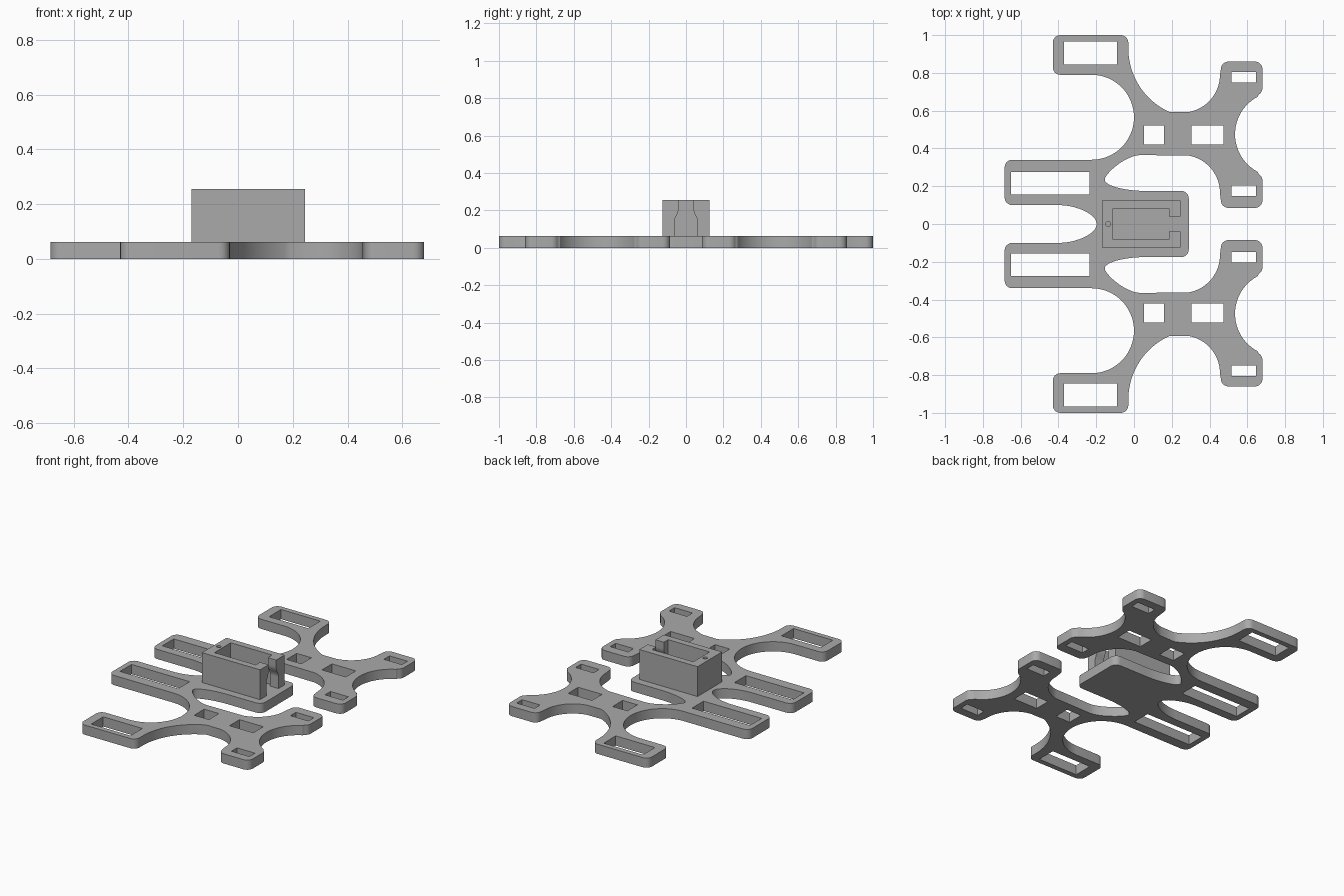
import bpy, bmesh
from math import sin, cos, radians
from mathutils import Vector
from mathutils.geometry import interpolate_bezier

cube = bpy.data.objects.get("Cube")
if cube:
    bpy.data.objects.remove(cube, do_unlink=True)

PLATE_H, TOP = 0.0625, 0.255
grey = bpy.data.materials.new("plain grey")
grey.use_nodes = True
GREY = (0.4, 0.4, 0.4, 1)
grey.diffuse_color = GREY
grey.node_tree.nodes["Principled BSDF"].inputs["Base Color"].default_value = GREY


def arc(cx, cy, r, a0, a1, n=20):
    steps = [radians(a0 + (a1 - a0) * i / n) for i in range(n + 1)]
    return [(cx + r * cos(a), cy + r * sin(a)) for a in steps]


def corner(cx, cy, a0, a1):
    return arc(cx, cy, 0.04, a0, a1, 6)


def bez(*pts):
    return [(p.x, p.y) for p in interpolate_bezier(*[Vector((x, y, 0)) for x, y in pts], 14)]


def rect(x0, x1, y0, y1):
    return [(x0, y0), (x1, y0), (x1, y1), (x0, y1)]


def flip(pts):
    return [(x, -y) for x, y in reversed(pts)]


def finish(obj):
    obj.data.materials.clear()
    obj.data.materials.append(grey)
    bpy.ops.object.select_all(action='DESELECT')
    obj.select_set(True)
    bpy.context.view_layer.objects.active = obj
    bpy.ops.object.shade_smooth_by_angle(angle=radians(30))


def plate(name, loops, z0, z1):
    """Extrude closed outlines (inner ones become holes) between two heights."""
    crv = bpy.data.curves.new(name, 'CURVE')
    crv.dimensions, crv.fill_mode = '2D', 'BOTH'
    crv.extrude = (z1 - z0) / 2
    for pts in loops:
        s = crv.splines.new('POLY')
        s.points.add(len(pts) - 1)
        for p, (x, y) in zip(s.points, pts):
            p.co = (x, y, 0, 1)
        s.use_cyclic_u = True
    tmp = bpy.data.objects.new(name, crv)
    bpy.context.collection.objects.link(tmp)
    dg = bpy.context.evaluated_depsgraph_get()
    mesh = bpy.data.meshes.new_from_object(tmp.evaluated_get(dg))
    bpy.data.objects.remove(tmp, do_unlink=True)
    bm = bmesh.new()
    bm.from_mesh(mesh)
    bmesh.ops.remove_doubles(bm, verts=bm.verts, dist=0.00005)
    bmesh.ops.translate(bm, verts=bm.verts, vec=(0, 0, (z0 + z1) / 2))
    bmesh.ops.recalc_face_normals(bm, faces=bm.faces)
    bm.to_mesh(mesh)
    bm.free()
    obj = bpy.data.objects.new(name, mesh)
    bpy.context.collection.objects.link(obj)
    return obj


def prism(name, ring, offset):
    """Solid made by sweeping a 3D ring along an offset."""
    bm = bmesh.new()
    face = bm.faces.new([bm.verts.new(p) for p in ring])
    new = bmesh.ops.extrude_face_region(bm, geom=[face])["geom"]
    bmesh.ops.translate(bm, vec=offset, verts=[v for v in new if isinstance(v, bmesh.types.BMVert)])
    bmesh.ops.recalc_face_normals(bm, faces=bm.faces)
    mesh = bpy.data.meshes.new(name)
    bm.to_mesh(mesh)
    bm.free()
    obj = bpy.data.objects.new(name, mesh)
    bpy.context.collection.objects.link(obj)
    return obj


# Half of the frame outline: inner notch, middle arm, outer arm, two feet, tongue
half = (
    bez((-0.197, 0), (-0.197, 0.05), (-0.3, 0.1), (-0.4, 0.1))
    + corner(-0.645, 0.14, 270, 180) + corner(-0.645, 0.3, 180, 90)
    + arc(-0.225, 0.565, 0.225, -90, 90, 32)
    + corner(-0.39, 0.83, 270, 180) + corner(-0.39, 0.96, 180, 90) + corner(-0.07, 0.96, 90, 0)
    + arc(0.34, 0.93, 0.37, 180, 246)
    + arc(0.255, 0.79, 0.2, -80, 0)
    + corner(0.5, 0.82, 180, 90) + corner(0.64, 0.82, 90, 0) + corner(0.64, 0.72, 0, -60)
    + arc(0.76, 0.475, 0.225, 118, 242, 24)
    + corner(0.64, 0.23, 60, 0) + corner(0.64, 0.125, 0, -90) + corner(0.5, 0.125, 270, 180)
    + arc(0.255, 0.165, 0.2, 0, 80)
    + bez((0.03, 0.365), (-0.05, 0.36), (-0.155, 0.265), (-0.155, 0.235))
    + bez((-0.155, 0.235), (-0.155, 0.2), (-0.04, 0.175), (0.06, 0.175))[1:]
    + corner(0.25, 0.135, 90, 0)
)
outline = half + flip(half[1:])

# Rectangular windows in each half
windows = [
    rect(-0.37, -0.09, 0.845, 0.967),
    rect(-0.65, -0.235, 0.157, 0.274),
    rect(0.053, 0.158, 0.42, 0.522),
    rect(0.305, 0.475, 0.42, 0.522),
    rect(0.517, 0.645, 0.748, 0.805),
    rect(0.517, 0.645, 0.148, 0.204),
]
frame = plate("frame_plate", [outline] + windows + [flip(w) for w in windows], 0, PLATE_H)
finish(frame)

# Open-topped holder standing on the tongue
holder = prism("holder_box", [(x, y, PLATE_H) for x, y in rect(-0.17, 0.245, -0.125, 0.125)],
               (0, 0, TOP - PLATE_H))
cavity = prism("cavity_cutter", [(x, y, PLATE_H - 0.02) for x, y in rect(-0.11, 0.185, -0.083, 0.083)],
               (0, 0, 0.3))
pin = prism("pin_hole_cutter", [(x, y, 0.15) for x, y in arc(-0.137, 0, 0.013, 0, 345, 23)], (0, 0, 0.2))

# End slot: wide at the foot, easing into a narrow neck
side = [(0.062, PLATE_H - 0.02), (0.062, 0.135)]
side += bez((0.062, 0.14), (0.06, 0.17), (0.039, 0.18), (0.039, 0.215)) + [(0.039, 0.3)]
profile = side + [(-y, z) for y, z in reversed(side)]
slot = prism("slot_cutter", [(0.15, y, z) for y, z in profile], (0.2, 0, 0))

for cutter in (cavity, slot, pin):
    cutter.hide_render = True
    mod = holder.modifiers.new(cutter.name, 'BOOLEAN')
    mod.operation, mod.solver, mod.object = 'DIFFERENCE', 'EXACT', cutter
dg = bpy.context.evaluated_depsgraph_get()
carved = bpy.data.meshes.new_from_object(holder.evaluated_get(dg))
holder.modifiers.clear()
holder.data = carved
for cutter in (cavity, slot, pin):
    bpy.data.objects.remove(cutter, do_unlink=True)
finish(holder)
